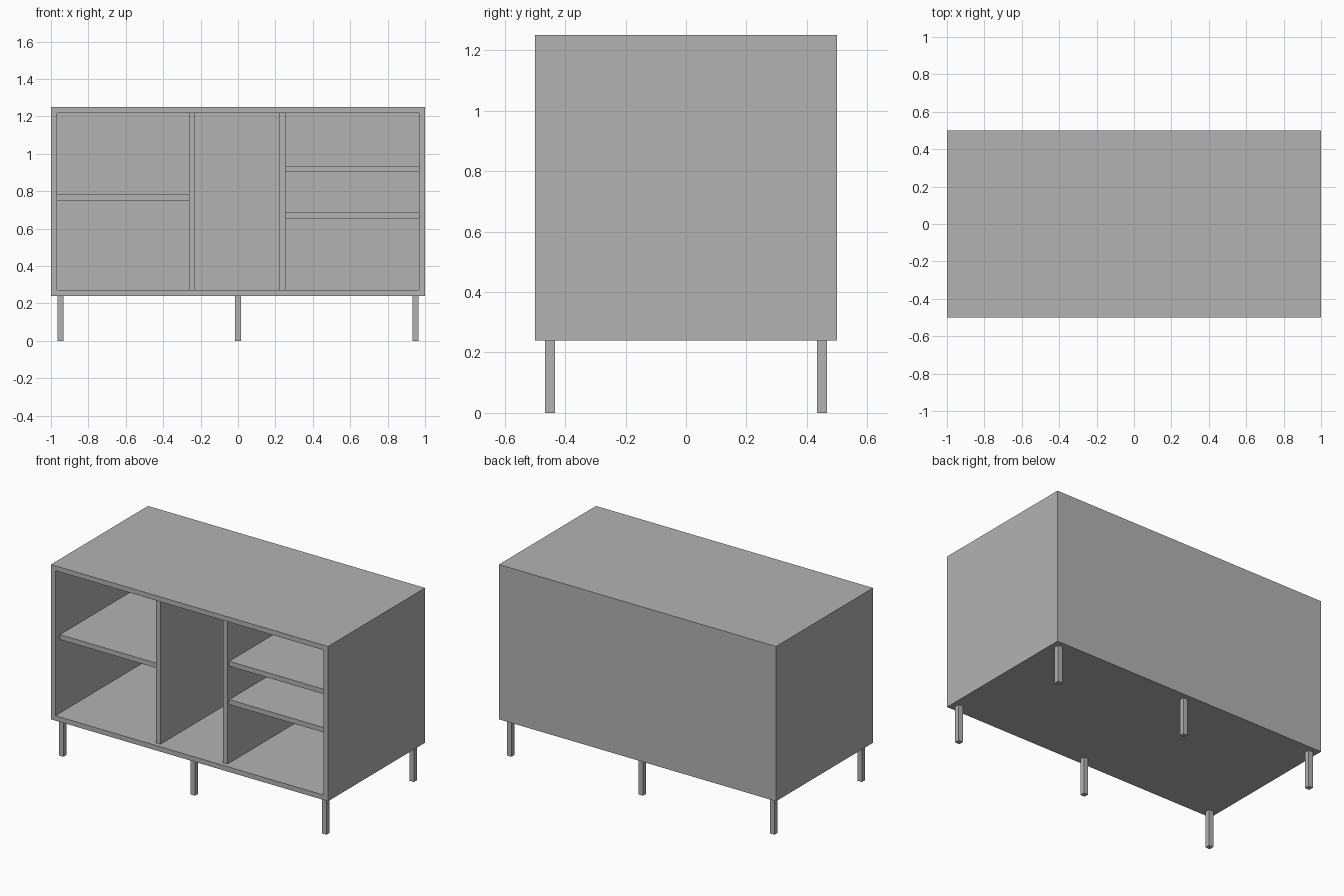
import bpy

if "Cube" in bpy.data.objects:
    bpy.data.objects.remove(bpy.data.objects["Cube"], do_unlink=True)

GREY = (0.45, 0.45, 0.45, 1)
mat = bpy.data.materials.new("plain grey")
mat.use_nodes = True
mat.diffuse_color = GREY
mat.node_tree.nodes["Principled BSDF"].inputs["Base Color"].default_value = GREY


def box(name, x, y, z):
    """Box spanning the given (low, high) ranges."""
    spans = (x, y, z)
    bpy.ops.mesh.primitive_cube_add(size=1, location=[(a + b) / 2 for a, b in spans])
    ob = bpy.context.object
    ob.name = name
    ob.scale = [b - a for a, b in spans]
    bpy.ops.object.transform_apply(location=False, rotation=False, scale=True)
    ob.data.materials.append(mat)
    return ob


T = 0.032                    # board thickness
W, D = 1.0, 0.5              # half width and half depth
BASE, TOP = 0.24, 1.25       # carcass height range
BACK = D - T                 # inner face of the back panel
inner_z = (BASE + T, TOP - T)
inner_x = W - T

# Carcass
box("top_panel", (-W, W), (-D, D), (TOP - T, TOP))
box("bottom_panel", (-W, W), (-D, D), (BASE, BASE + T))
box("right_side_panel", (-W, -inner_x), (-D, D), inner_z)
box("left_side_panel", (inner_x, W), (-D, D), inner_z)
box("back_panel", (-inner_x, inner_x), (BACK, D), inner_z)

# Dividers, set back slightly from the front edge
RIGHT_DIV, LEFT_DIV = (-0.262, -0.23), (0.222, 0.254)
for name, span in (("right_divider", RIGHT_DIV), ("left_divider", LEFT_DIV)):
    box(name, span, (-D + 0.03, BACK), inner_z)

# Shelves, set back a little further
shelf_y = (-D + 0.047, BACK)
box("right_shelf", (-inner_x, RIGHT_DIV[0]), shelf_y, (0.751, 0.783))
for name, z in (("left_lower_shelf", 0.654), ("left_upper_shelf", 0.904)):
    box(name, (LEFT_DIV[1], inner_x), shelf_y, (z, z + T))

# Six square legs
R = T / 2
for row, y in (("front", -0.45), ("back", 0.45)):
    for side, x in (("right", -0.95), ("middle", 0), ("left", 0.95)):
        box(f"{row}_{side}_leg", (x - R, x + R), (y - R, y + R), (0, BASE))
